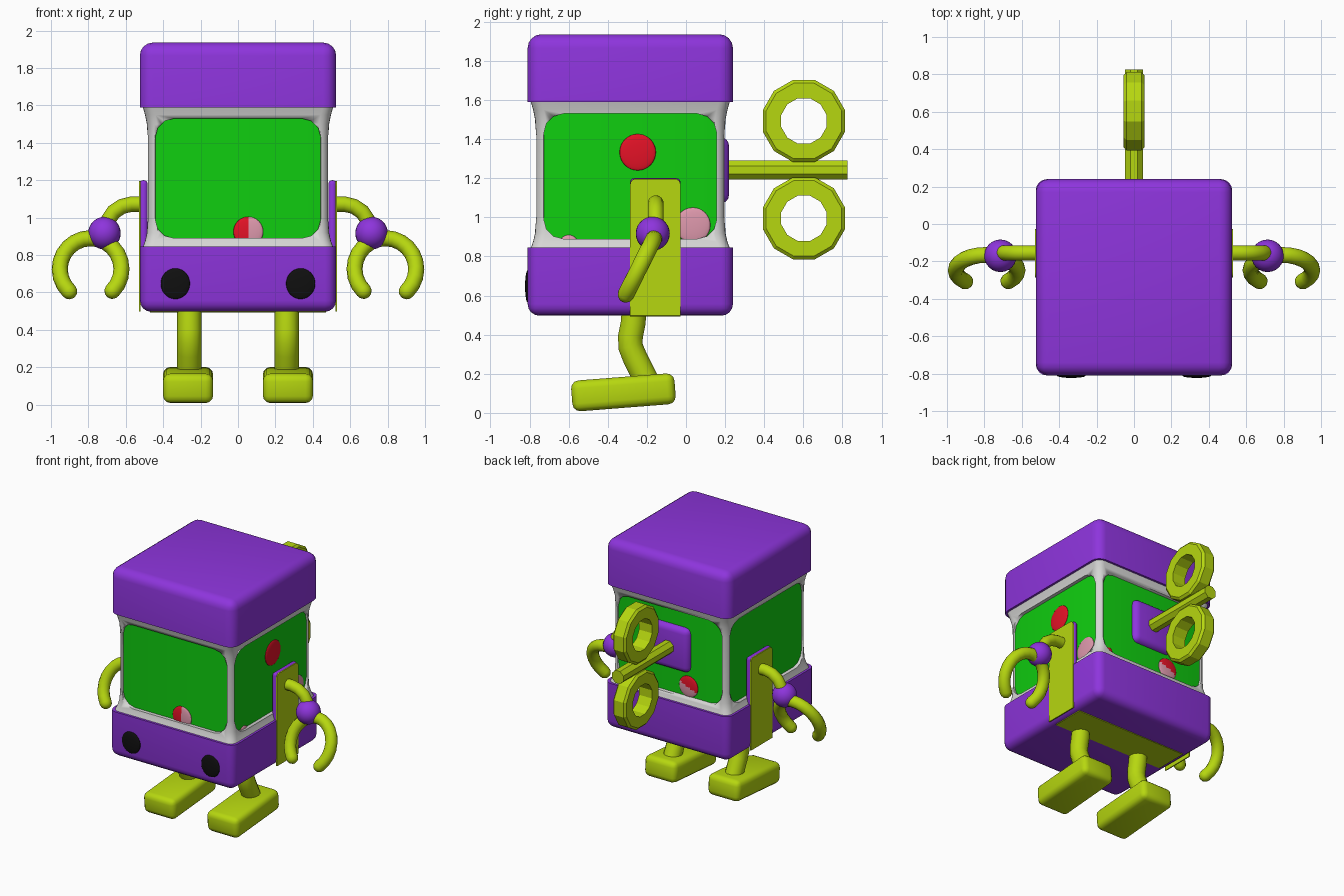
import bpy, bmesh, math
from mathutils import Vector, Matrix

cube = bpy.data.objects.get("Cube")
if cube:
    bpy.data.objects.remove(cube, do_unlink=True)


def material(name, r, g, b):
    m = bpy.data.materials.new(name)
    m.use_nodes = True
    m.diffuse_color = (r, g, b, 1)
    bsdf = m.node_tree.nodes["Principled BSDF"]
    bsdf.inputs["Base Color"].default_value = (r, g, b, 1)
    bsdf.inputs["Roughness"].default_value = 0.6
    return m


PURPLE = material("purple", .27, .035, .72)
LIME = material("lime", .47, .68, .005)
GREEN = material("window green", .005, .62, .005)
WHITE = material("frame grey", .68, .68, .67)
BLACK = material("black", .005, .005, .005)
RED = material("red", .78, .006, .02)
PINK = material("pink", .74, .32, .42)
CY = -.285   # body centre in y


def finish(name, bm, mat, smooth=True, angle=40):
    bmesh.ops.recalc_face_normals(bm, faces=bm.faces)
    me = bpy.data.meshes.new(name)
    bm.to_mesh(me)
    bm.free()
    ob = bpy.data.objects.new(name, me)
    bpy.context.collection.objects.link(ob)
    if mat:
        me.materials.append(mat)
    if smooth:
        bpy.ops.object.select_all(action='DESELECT')
        ob.select_set(True)
        bpy.context.view_layer.objects.active = ob
        bpy.ops.object.shade_smooth_by_angle(angle=math.radians(angle))
    return ob


def rbox(name, centre, half, r, mat, pick=lambda a, b: True, tilt=0, seg=4):
    """Box with the picked edges rounded; a and b are edge ends from the centre."""
    bm = bmesh.new()
    bmesh.ops.create_cube(bm, size=2, matrix=Matrix.Diagonal((*half, 1)))
    edges = [e for e in bm.edges if pick(e.verts[0].co, e.verts[1].co)]
    bmesh.ops.bevel(bm, geom=edges, offset=r, segments=seg, profile=.5, affect='EDGES')
    bm.transform(Matrix.Translation(centre) @ Matrix.Rotation(tilt, 4, 'X'))
    return finish(name, bm, mat)


def ball(name, centre, radii, mat):
    bm = bmesh.new()
    bmesh.ops.create_uvsphere(bm, u_segments=24, v_segments=16, radius=1)
    bm.transform(Matrix.Translation(centre) @ Matrix.Diagonal((*radii, 1)))
    return finish(name, bm, mat, angle=180)


def loft(name, rings, mat, closed=False, smooth=True):
    """Skin a list of point rings, capped at the ends unless closed."""
    bm = bmesh.new()
    vs = [[bm.verts.new(p) for p in ring] for ring in rings]
    n = len(vs[0])
    for i in range(len(vs) if closed else len(vs) - 1):
        a, b = vs[i], vs[(i + 1) % len(vs)]
        for j in range(n):
            k = (j + 1) % n
            bm.faces.new((a[j], a[k], b[k], b[j]))
    if not closed:
        bm.faces.new(vs[0])
        bm.faces.new(vs[-1])
    return finish(name, bm, mat, smooth)


def tube(name, path, r, mat, round_ends=False, sides=14):
    pts = [Vector(p) for p in path]
    rings = []
    for i, p in enumerate(pts):
        t = (pts[min(i + 1, len(pts) - 1)] - pts[max(i - 1, 0)]).normalized()
        side = t.cross(Vector((0, 1, 0))).normalized()
        up = t.cross(side)

        def ring(c, rad):
            return [c + rad * (math.cos(a) * side + math.sin(a) * up)
                    for a in (math.tau * k / sides for k in range(sides))]
        caps = [(math.cos(q), math.sin(q)) for q in (.45, .9, 1.3)] if round_ends else []
        if i == 0:
            rings += [ring(p - t * r * s, r * c) for c, s in reversed(caps)]
        rings.append(ring(p, r))
        if i == len(pts) - 1:
            rings += [ring(p + t * r * s, r * c) for c, s in caps]
    return loft(name, rings, mat)


def round_square(h, r, z):
    pts = []
    for q in range(4):
        c = math.pi / 4 + q * math.pi / 2
        cx, cy = math.copysign(h - r, math.cos(c)), math.copysign(h - r, math.sin(c))
        for k in range(6):
            a = c - math.pi / 4 + k * math.pi / 10
            pts.append((cx + r * math.cos(a), CY + cy + r * math.sin(a), z))
    return pts


# Head cap and lower body: rounded except where they meet the window frame
rbox("head_cap", (0, CY, 1.763), (.525, .525, .173), .07, PURPLE,
     lambda a, b: not (a.z < 0 and b.z < 0))
rbox("lower_body", (0, CY, .671), (.525, .525, .174), .06, PURPLE,
     lambda a, b: not (a.z > 0 and b.z > 0))

# Flared window frame with openings cut through all four sides
profile = [(.84, .51), (.875, .497), (.92, .487), (1.0, .483),
           (1.42, .483), (1.5, .487), (1.55, .497), (1.595, .51)]
frame = loft("window_frame", [round_square(h, .055, z) for z, h in profile], WHITE)
cut_x = rbox("cutter_x", (0, CY, 1.21), (1, .442, .32), .1, None,
             lambda a, b: abs(a.x - b.x) > 1, seg=3)
cut_y = rbox("cutter_y", (0, CY, 1.21), (.442, 1, .32), .1, None,
             lambda a, b: abs(a.y - b.y) > 1, seg=3)
for cutter in (cut_x, cut_y):
    cutter.hide_render = True
    mod = frame.modifiers.new("opening", 'BOOLEAN')
    mod.operation, mod.solver, mod.object = 'DIFFERENCE', 'EXACT', cutter
    bpy.context.view_layer.objects.active = frame
    bpy.ops.object.modifier_apply(modifier=mod.name)
for cutter in (cut_x, cut_y):
    bpy.data.objects.remove(cutter, do_unlink=True)

# Green glass block
GL = .467
rbox("glass", (0, CY, 1.215), (GL, GL, .37), .02, GREEN,
     lambda a, b: abs(a.z - b.z) > .1)

# Balls showing at the glass
T = .012
ball("red_ball_side", (GL, -.247, 1.333), (T, .093, .093), RED)
ball("pink_ball_side", (GL, .035, .96), (T, .09, .09), PINK)
ball("pink_ball_corner", (GL, -.6, .86), (T, .05, .05), PINK)
ball("red_ball_far_side", (-GL, -.37, .95), (T, .018, .018), RED)
ball("red_ball_back", (.38, CY + GL, .91), (.03, T, .03), RED)


def two_tone(name, centre, direction):
    ob = ball(name, centre, (.08, T, .08), RED)
    ob.data.materials.append(PINK)
    c, d = Vector(centre), Vector(direction)
    for f in ob.data.polygons:
        f.material_index = int((f.center - c).dot(d) > 0)


two_tone("front_balls", (.055, CY - GL, .925), (1, 0, 0))
two_tone("back_balls", (-.15, CY + GL, .965), (.4, 0, -1))

# Lime strap under the body
rbox("under_strap", (0, -.157, .497), (.47, .129, .004), .002, LIME, seg=1)

for s, side in ((1, "left"), (-1, "right")):
    # Shoulder plate with its lime facing
    rbox(side + "_shoulder_plate", (s * .505, -.157, .94), (.022, .129, .26), .02, PURPLE,
         lambda a, b: a.z > 0 or b.z > 0)
    rbox(side + "_shoulder_facing", (s * .526, -.157, .847), (.004, .129, .35), .03, LIME,
         lambda a, b: a.z > 0 and b.z > 0 and abs(a.x - b.x) > .001)
    # Arm, wrist ball and claw
    arm = [(.51, 1.072), (.57, 1.072), (.62, 1.06), (.665, 1.03), (.695, .985), (.71, .92)]
    tube(side + "_arm", [(s * x, -.155, z) for x, z in arm], .041, LIME)
    ball(side + "_wrist", (s * .714, -.17, .917), (.087, .087, .087), PURPLE)
    claw = []
    for k in range(19):
        a = math.radians(-46 + k * 271 / 18)
        z = .725 + .165 * math.sin(a)
        claw.append((s * (.788 + .165 * math.cos(a)), -.165 - .5 * (.89 - z), z))
    tube(side + "_claw", claw, .043, LIME, round_ends=True)
    # Leg and foot
    leg = [(-.265, .54), (-.27, .46), (-.284, .39), (-.284, .34), (-.26, .28), (-.2, .16)]
    tube(side + "_leg", [(s * .26, y, z) for y, z in leg], .065, LIME)
    rbox(side + "_foot", (s * .267, -.32, .105), (.134, .265, .079), .04, LIME,
         tilt=math.radians(4.5), seg=3)
    # Eye
    ball(side + "_eye", (s * .335, CY - .525, .647), (.078, .013, .082), BLACK)

# Wind-up key on the back
rbox("key_plate", (0, .17, 1.24), (.17, .05, .17), .045, PURPLE,
     lambda a, b: a.y > 0 or b.y > 0)


def polygon(r, sides, x, y, z, turn):
    return [(x, y + r * math.cos(a), z + r * math.sin(a))
            for a in (math.tau * (k + turn) / sides for k in range(sides))]


shaft = [[(x, y, z) for x, z in
          ((.052 * math.cos(a), 1.242 + .052 * math.sin(a))
           for a in (math.tau * (k + .5) / 8 for k in range(8)))] for y in (.18, .825)]
loft("key_shaft", shaft, LIME, smooth=False)
for z, name in ((1.493, "upper"), (.995, "lower")):
    section = ((.217, -.04), (.217, .04), (.2, .055), (.12, .055), (.12, -.055), (.2, -.055))
    loft(name + "_key_ring", [polygon(r, 12, x, .603, z, .5) for r, x in section],
         LIME, closed=True, smooth=False)
